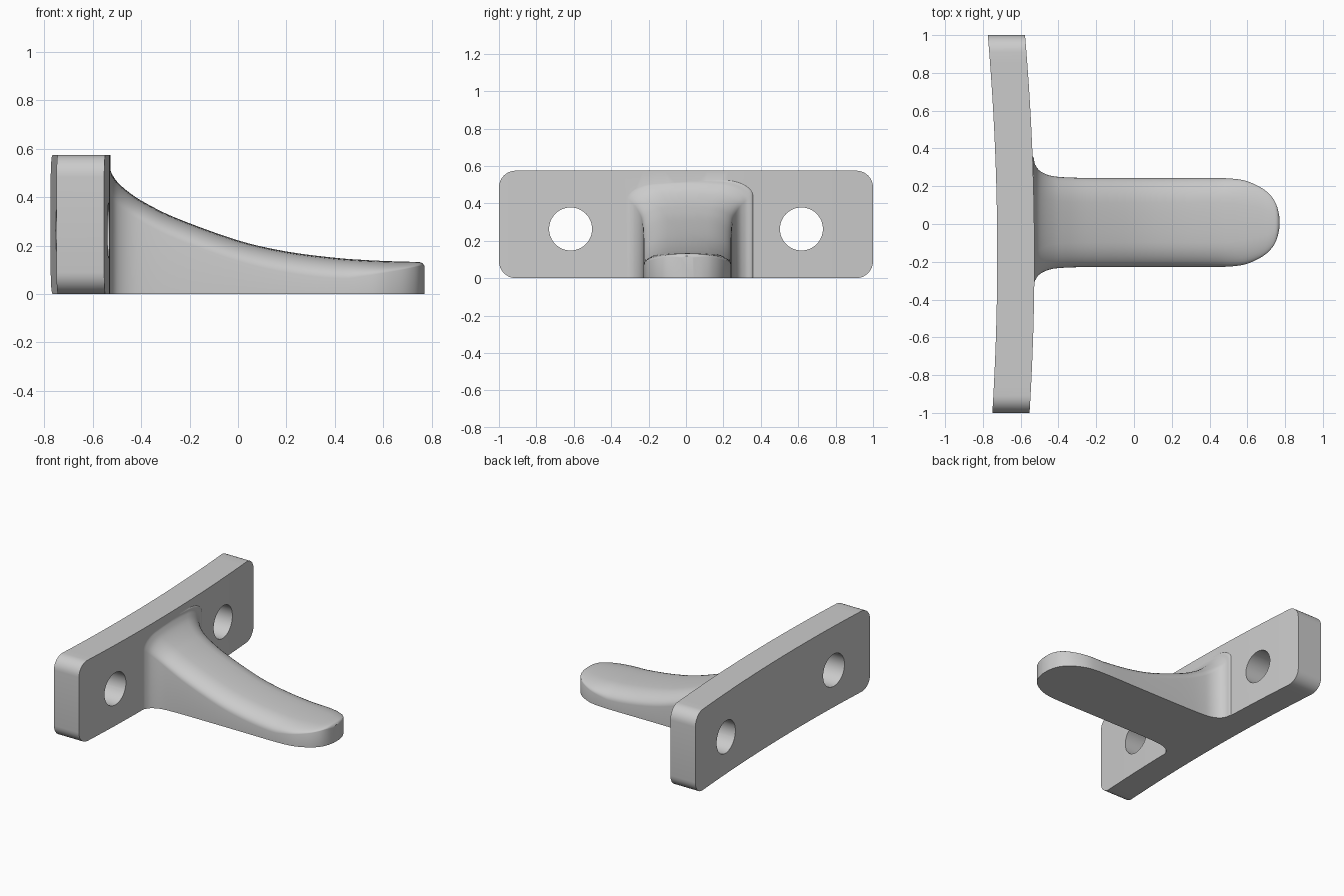
import bpy, bmesh, math
from mathutils import Vector, Matrix

if "Cube" in bpy.data.objects:
    bpy.data.objects.remove(bpy.data.objects["Cube"])

grey = bpy.data.materials.new("plain grey")
grey.use_nodes = True
grey.diffuse_color = (0.6, 0.6, 0.6, 1)
grey.node_tree.nodes["Principled BSDF"].inputs["Base Color"].default_value = (0.6, 0.6, 0.6, 1)


def loft(name, rings):
    """Skin a list of equal-length closed rings and cap both ends."""
    bm = bmesh.new()
    loops = [[bm.verts.new(p) for p in ring] for ring in rings]
    n = len(loops[0])
    for a, b in zip(loops, loops[1:]):
        for i in range(n):
            j = (i + 1) % n
            bm.faces.new((a[i], a[j], b[j], b[i]))
    bm.faces.new(loops[0])
    bm.faces.new(loops[-1])
    bmesh.ops.recalc_face_normals(bm, faces=bm.faces)
    mesh = bpy.data.meshes.new(name)
    bm.to_mesh(mesh)
    bm.free()
    mesh.materials.append(grey)
    obj = bpy.data.objects.new(name, mesh)
    bpy.context.collection.objects.link(obj)
    return obj


def smooth_path(points, steps):
    """Catmull-Rom samples through the points."""
    pts = [Vector(p) for p in points]
    pts = [pts[0]] + pts + [pts[-1]]
    out = []
    for a, b, c, d in zip(pts, pts[1:], pts[2:], pts[3:]):
        for k in range(steps):
            t = k / steps
            out.append(0.5 * (2 * b + (c - a) * t + (2 * a - 5 * b + 4 * c - d) * t * t
                              + (3 * b - a - 3 * c + d) * t ** 3))
    return out + [pts[-1]]


def combine(target, other, operation):
    mod = target.modifiers.new(operation, 'BOOLEAN')
    mod.operation = operation
    mod.solver = 'EXACT'
    mod.object = other
    bpy.context.view_layer.objects.active = target
    bpy.ops.object.modifier_apply(modifier=mod.name)
    bpy.data.objects.remove(other)


# Mounting plate: bowed slab with rounded corners
HEIGHT, CORNER, THICK = 0.575, 0.09, 0.197
corner = [1 - CORNER + CORNER * math.sin(math.pi * k / 16) for k in range(9)]
inner = [(1 - CORNER) * k / 16 for k in range(-15, 16)]
plate_rings = []
for y in [-c for c in reversed(corner)] + inner + corner:
    over = max(0, abs(y) - (1 - CORNER))
    cut = CORNER - math.sqrt(max(0, CORNER ** 2 - over ** 2))
    x = -0.725 - 0.037 * y * y - 0.012 * y
    low, high = cut, HEIGHT - cut
    plate_rings.append([(x, y, low), (x + THICK, y, low), (x + THICK, y, high), (x, y, high)])
bracket = loft("bracket", plate_rings)

# Arm: stations of (x, half width, height), flaring into the plate
stations = [(-0.60, 0.35, 0.54), (-0.537, 0.35, 0.535), (-0.525, 0.31, 0.505),
            (-0.50, 0.275, 0.465), (-0.45, 0.25, 0.42), (-0.38, 0.24, 0.375),
            (-0.25, 0.236, 0.312), (0, 0.235, 0.222), (0.2, 0.235, 0.176),
            (0.4, 0.236, 0.15), (0.52, 0.232, 0.141), (0.6, 0.218, 0.137),
            (0.68, 0.18, 0.134), (0.73, 0.135, 0.133), (0.757, 0.085, 0.13),
            (0.77, 0.03, 0.118)]
arm_rings = []
for x, w, h in smooth_path(stations, 5):
    rx = min(0.13, w * 0.6)
    rz = min(0.07, h * 0.45) * min(1, max(0.15, (0.8 - x) / 0.35))
    arch = 0.07 * w
    half = [(w, 0)]
    for k in range(9):
        a = math.pi * k / 16
        y = w - rx + rx * math.cos(a)
        half.append((y, h - rz + rz * math.sin(a) - arch * (y / w) ** 2))
    half.append((half[-1][0] / 2, h - arch * (half[-1][0] / 2 / w) ** 2))
    section = half + [(0, h)] + [(-y, z) for y, z in reversed(half)]
    arm_rings.append([(x, y + 0.008, z) for y, z in section])
combine(bracket, loft("arm", arm_rings), 'UNION')

# Screw holes through the plate
for side in (-1, 1):
    circle = [2 * math.pi * k / 48 for k in range(48)]
    rings = [[(x, side * 0.617 + 0.115 * math.cos(a), 0.263 + 0.115 * math.sin(a))
              for a in circle] for x in (-1, -0.3)]
    cutter = loft("hole_cutter", rings)
    cutter.hide_render = True
    combine(bracket, cutter, 'DIFFERENCE')

bpy.ops.object.select_all(action='DESELECT')
bracket.select_set(True)
bpy.context.view_layer.objects.active = bracket
bpy.ops.object.shade_smooth_by_angle(angle=math.radians(35))
